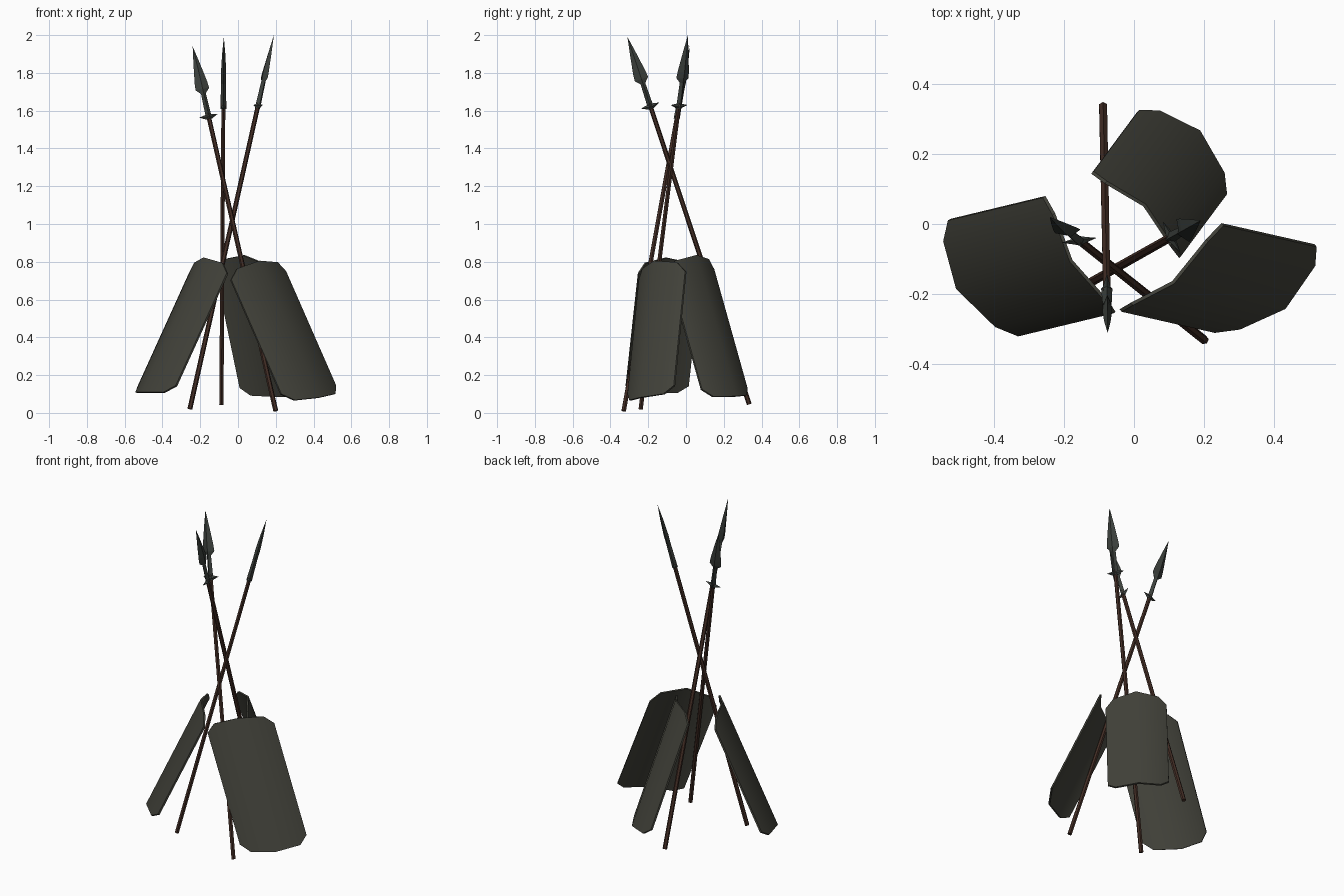
import bpy, bmesh, math
from mathutils import Vector

if "Cube" in bpy.data.objects:
    bpy.data.objects.remove(bpy.data.objects["Cube"])


def material(name, rgb):
    m = bpy.data.materials.new(name)
    m.diffuse_color = (*rgb, 1)
    m.use_nodes = True
    m.node_tree.nodes["Principled BSDF"].inputs["Base Color"].default_value = m.diffuse_color
    return m


SHIELD = material("dark olive grey", (0.055, 0.055, 0.043))
WOOD = material("dark brown wood", (0.055, 0.026, 0.018))
IRON = material("dark iron", (0.045, 0.052, 0.046))


def finish(name, bm, mat, smooth=False):
    bmesh.ops.recalc_face_normals(bm, faces=bm.faces)
    me = bpy.data.meshes.new(name)
    bm.to_mesh(me)
    bm.free()
    me.materials.append(mat)
    if smooth:
        me.shade_smooth()
        me.set_sharp_from_angle(angle=math.radians(35))
    ob = bpy.data.objects.new(name, me)
    bpy.context.collection.objects.link(ob)
    return ob


def loft(name, origin, axis, u, v, sections, sides, mat):
    """Skin rings given as (distance, half width u, half width v)."""
    bm = bmesh.new()
    rings = []
    for d, a, b in sections:
        rings.append([bm.verts.new(origin + axis * d
                                   + u * a * math.cos(2 * math.pi * k / sides)
                                   + v * b * math.sin(2 * math.pi * k / sides))
                      for k in range(sides)])
    for r0, r1 in zip(rings, rings[1:]):
        for k in range(sides):
            j = (k + 1) % sides
            bm.faces.new((r0[k], r0[j], r1[j], r1[k]))
    bm.faces.new(rings[0])
    bm.faces.new(rings[-1])
    bmesh.ops.remove_doubles(bm, verts=bm.verts, dist=0.0002)
    return finish(name, bm, mat)


def spear(label, foot, tip, wide):
    foot, tip = Vector(foot), Vector(tip)
    axis = (tip - foot).normalized()
    v = axis.cross(Vector(wide)).normalized()
    u = v.cross(axis)
    n = (tip - foot).length
    # shaft
    loft("shaft_" + label, foot, axis, u, v,
         [(0, .013, .013), (n - .37, .012, .012)], 6, WOOD)
    # socket and leaf blade
    loft("blade_" + label, foot, axis, u, v,
         [(n - .40, .016, .016), (n - .26, .013, .013), (n - .235, .037, .013),
          (n - .20, .034, .014), (n - .10, .018, .009), (n, .0001, .0001)], 4, IRON)
    # pointed cross lugs, one each side, swept slightly towards the tip
    for s in (-1, 1):
        loft("lug_%s_%s" % (label, "left" if s < 0 else "right"),
             foot + axis * (n - .39), (u * s * .98 + axis * .15).normalized(), axis, v,
             [(0, .018, .014), (.02, .011, .008), (.052, .0001, .0001)], 4, IRON)


spear("a", (-.255, -.24, .02), (.19, .01, 2.0), (-.49, .87, 0))
spear("b", (.2, -.33, .01), (-.24, .02, 1.94), (1, .1, 0))
spear("c", (-.088, .335, .045), (-.075, -.31, 1.99), (0, 1, 0))

# cross-section of a shield: (side position, bulge, extension past the corner)
COLUMNS = [(-1, 0, 0), (-.74, .024, .05), (-.03, .06, .065), (.74, .024, .05), (1, 0, 0)]


def shield(label, top_a, top_b, low_a):
    a, b, low = Vector(top_a), Vector(top_b), Vector(low_a)
    w, h = (b - a) / 2, low - a
    out = w.cross(h).normalized()
    mid = (b + low) / 2
    if out.dot(Vector((mid.x, mid.y + .08, 0))) < 0:
        out = -out
    down = h.normalized()
    bm = bmesh.new()
    layers = []
    for depth in (0, -.01):
        rows = []
        for start, sgn in ((a, -1), (low, 1)):
            rows.append([bm.verts.new(start + w * (s + 1) + out * (bulge + depth)
                                      + down * sgn * ext)
                         for s, bulge, ext in COLUMNS])
        for k in range(len(COLUMNS) - 1):
            bm.faces.new((rows[0][k], rows[0][k + 1], rows[1][k + 1], rows[1][k]))
        layers.append(rows[0] + rows[1][::-1])
    # rim between outer and inner skin
    outer, inner = layers
    for k in range(len(outer)):
        j = (k + 1) % len(outer)
        bm.faces.new((outer[k], outer[j], inner[j], inner[k]))
    finish("shield_" + label, bm, SHIELD, True)


shield("left", (-.26, .075, .74), (-.06, -.255, .74), (-.53, .01, .145))
shield("right", (-.035, -.25, .705), (.255, -.005, .75), (.23, -.31, .10))
shield("back", (-.115, .15, .76), (.135, -.09, .75), (.015, .325, .135))
